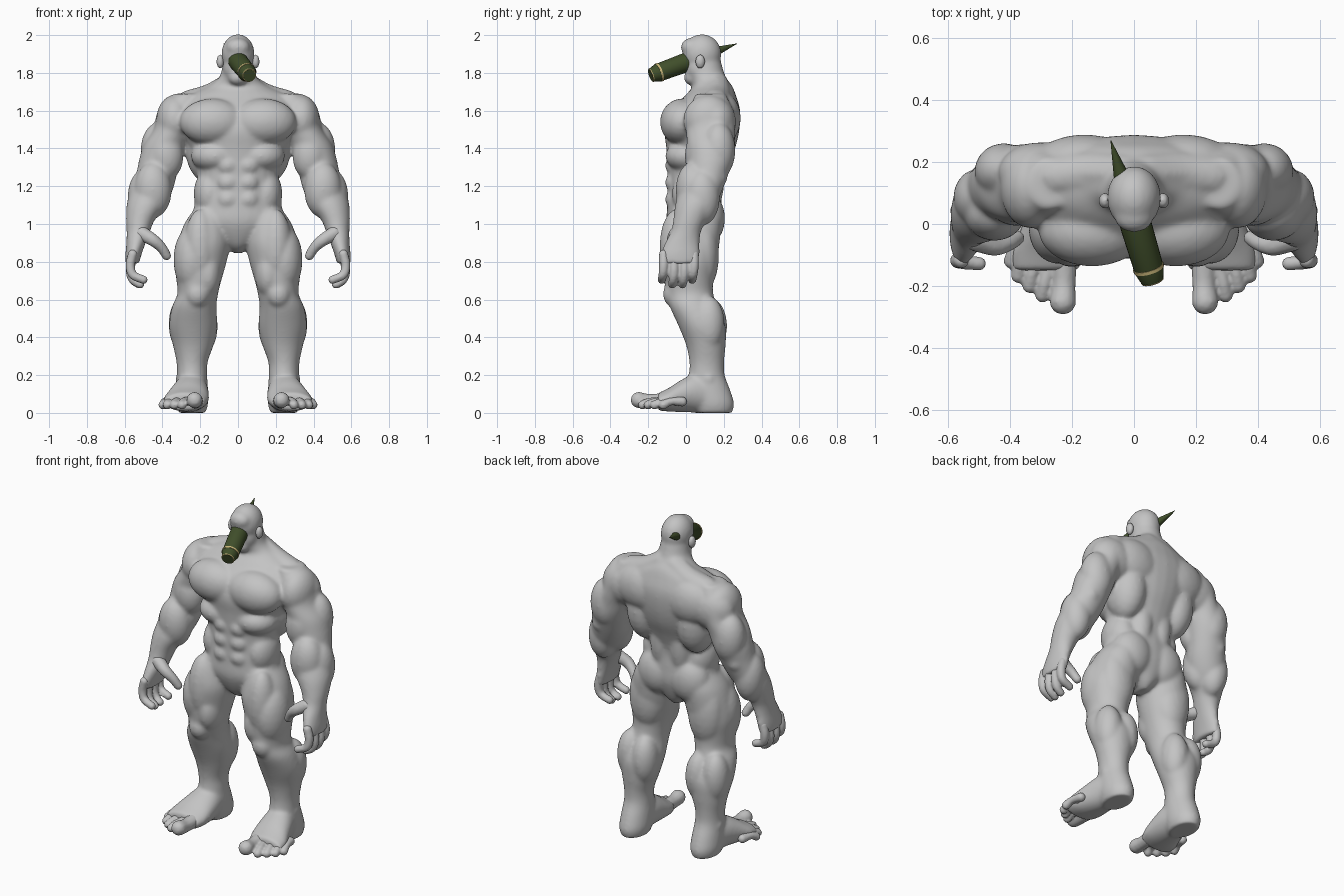
import bpy, bmesh, math
from mathutils import Matrix, Vector

cube = bpy.data.objects.get("Cube")
if cube:
    bpy.data.objects.remove(cube, do_unlink=True)


def material(name, colour):
    mat = bpy.data.materials.new(name)
    mat.use_nodes = True
    mat.diffuse_color = (*colour, 1)
    mat.node_tree.nodes["Principled BSDF"].inputs["Base Color"].default_value = (*colour, 1)
    return mat


grey = material("grey skin", (.55, .55, .55))
green = material("dark green metal", (.052, .078, .024))
tan = material("tan band", (.6, .48, .2))


def make_object(name, bm, mat):
    bmesh.ops.recalc_face_normals(bm, faces=bm.faces[:])
    mesh = bpy.data.meshes.new(name)
    bm.to_mesh(mesh)
    bm.free()
    mesh.materials.append(mat)
    obj = bpy.data.objects.new(name, mesh)
    bpy.context.collection.objects.link(obj)
    return obj


def fused_skin(name, bm, voxel, iterations):
    """Fuse overlapping masses into one smooth surface."""
    obj = make_object(name, bm, grey)
    fuse = obj.modifiers.new("fuse", "REMESH")
    fuse.mode = "VOXEL"
    fuse.voxel_size = voxel
    fuse.use_smooth_shade = True
    relax = obj.modifiers.new("relax", "SMOOTH")
    relax.factor = .5
    relax.iterations = iterations


def add_mirrored_side(bm):
    copied = bmesh.ops.duplicate(bm, geom=bm.verts[:] + bm.edges[:] + bm.faces[:])["geom"]
    for item in copied:
        if isinstance(item, bmesh.types.BMVert):
            item.co.x = -item.co.x


def ball(bm, centre, radii, detail=3):
    matrix = Matrix.Translation(centre) @ Matrix.Diagonal((*radii, 1))
    bmesh.ops.create_icosphere(bm, subdivisions=detail, radius=1, matrix=matrix)


def smooth_rows(rows, steps):
    """Interpolate rows of numbers with a smooth curve through all of them."""
    rows = [Vector(row) for row in rows]
    result = []
    for i in range(len(rows) - 1):
        a, b, c, d = rows[max(i - 1, 0)], rows[i], rows[i + 1], rows[min(i + 2, len(rows) - 1)]
        for step in range(steps):
            t = step / steps
            result.append(b + (c - a) * (t / 2) + (a * 2 - b * 5 + c * 4 - d) * (t * t / 2)
                          + (b * 3 - a - c * 3 + d) * (t ** 3 / 2))
    return result + [rows[-1]]


def skin_rings(bm, rings):
    for low, high in zip(rings, rings[1:]):
        for k in range(len(low)):
            n = (k + 1) % len(low)
            bm.faces.new((low[k], low[n], high[n], high[k]))
    bm.faces.new(rings[0])
    bm.faces.new(rings[-1])


def loft(bm, rows, axis="z", sides=28):
    """Skin ellipses; each row is x, y, z, half width, half depth."""
    rings = []
    for x, y, z, wide, deep in smooth_rows(rows, 4):
        ring = []
        for k in range(sides):
            angle = math.tau * k / sides
            u, v = wide * math.cos(angle), deep * math.sin(angle)
            ring.append(bm.verts.new((x + u, y + v, z) if axis == "z" else (x + u, y, z + v)))
        rings.append(ring)
    skin_rings(bm, rings)


def digit(bm, rows):
    """Rounded finger, toe or cord; each row is x, y, z, radius."""
    for x, y, z, radius in smooth_rows(rows, 8):
        ball(bm, (x, y, z), (radius,) * 3, 2)


body = bmesh.new()
details = bmesh.new()

# Leg from hip to heel
loft(body, [
    (.14, .05, 1.08, .09, .12), (.165, .04, 1.0, .12, .145), (.18, .025, .9, .139, .153),
    (.198, .02, .8, .138, .143), (.207, .015, .7, .119, .13), (.213, .02, .63, .108, .125),
    (.232, .04, .56, .118, .125), (.237, .085, .46, .128, .125), (.237, .105, .36, .108, .105),
    (.243, .11, .27, .083, .092), (.243, .11, .2, .08, .095), (.243, .12, .12, .085, .115),
    (.243, .14, .05, .085, .115), (.243, .145, 0, .072, .1)])

# Foot wedge running forward to the toes
loft(body, [
    (.243, .14, .1, .075, .098), (.25, .05, .105, .094, .103), (.262, -.03, .088, .109, .084),
    (.275, -.09, .07, .119, .063), (.285, -.15, .058, .108, .046)], axis="y")

# Toes
digit(details, [(.225, -.1, .065, .045), (.226, -.19, .062, .039), (.23, -.25, .068, .044)])
for x, y in ((.296, -.23), (.337, -.2), (.374, -.167), (.397, -.12)):
    digit(details, [(x - .025, y + .1, .06, .027), (x - .008, y + .04, .06, .021), (x, y, .042, .025)])

# Arm from shoulder to palm
loft(body, [
    (.27, .13, 1.69, .07, .08), (.325, .13, 1.58, .097, .125), (.345, .13, 1.5, .103, .13),
    (.385, .13, 1.42, .114, .125), (.412, .13, 1.34, .112, .12), (.432, .115, 1.26, .108, .108),
    (.457, .08, 1.18, .112, .113), (.487, .05, 1.1, .103, .108), (.517, .02, 1.02, .076, .088),
    (.528, 0, .96, .062, .08), (.54, -.02, .9, .051, .092), (.553, -.03, .84, .043, .103),
    (.56, -.03, .79, .036, .098)])

# Fingers and thumb
for y, drop, curl in ((-.118, .015, .5), (-.063, -.01, .518), (-.008, -.01, .522), (.043, .015, .5)):
    digit(details, [(.558, y, .84, .026), (.57, y, .765 + drop, .026),
                    (.556, y - .005, .715 + drop, .024), (curl, y - .01, .69 + drop, .023)])
digit(details, [(.51, -.05, .95, .04), (.45, -.07, .915, .034), (.405, -.06, .875, .028),
                (.378, -.045, .832, .025)])

# Ears
ball(details, (.094, .075, 1.86), (.02, .026, .038))

# Muscle masses of one side: centre, then radii
muscles = {
    "pectoral": (.135, -.02, 1.54, .175, .118, .125),
    "latissimus": (.17, .13, 1.42, .112, .132, .2),
    "shoulder_blade": (.16, .19, 1.56, .17, .1, .14),
    "rear_deltoid": (.3, .165, 1.54, .14, .1, .13),
    "lower_back": (.065, .14, 1.26, .07, .065, .2),
    "ribs": (.12, .02, 1.36, .13, .13, .09),
    "oblique": (.15, .04, 1.16, .085, .115, .13),
    "buttock": (.11, .112, 1.03, .125, .095, .14),
    "deltoid": (.335, .12, 1.55, .098, .135, .135),
    "biceps": (.38, .075, 1.36, .092, .082, .13),
    "triceps": (.42, .172, 1.39, .096, .09, .15),
    "elbow": (.46, .165, 1.25, .055, .055, .06),
    "inner_forearm": (.45, .035, 1.18, .1, .09, .15),
    "outer_forearm": (.5, .085, 1.14, .085, .095, .15),
    "outer_thigh": (.245, -.01, .81, .097, .12, .18),
    "inner_thigh": (.16, -.03, .74, .072, .095, .13),
    "front_thigh": (.2, -.05, .88, .085, .09, .2),
    "hamstring": (.2, .09, .84, .11, .085, .2),
    "kneecap": (.215, -.06, .63, .065, .062, .075),
    "inner_calf": (.185, .13, .46, .078, .088, .15),
    "outer_calf": (.29, .12, .47, .078, .085, .15),
    "ankle_bone": (.308, .12, .18, .024, .03, .03),
}
for x, y, z, *radii in muscles.values():
    ball(body, (x, y, z), radii)

# Abdominal blocks and neck slope
for z in (1.13, 1.22, 1.31):
    ball(body, (.052, -.072, z), (.056, .038, .05))
digit(body, [(.04, .16, 1.735, .07), (.14, .165, 1.675, .073), (.25, .155, 1.645, .07)])

for half in (body, details):
    add_mirrored_side(half)

# Torso from crotch to neck
loft(body, [
    (0, .06, .845, .02, .05), (0, .05, .89, .085, .1), (0, .045, 1.0, .23, .145),
    (0, .045, 1.1, .232, .145), (0, .045, 1.2, .212, .142), (0, .06, 1.3, .225, .158),
    (0, .078, 1.4, .255, .182), (0, .085, 1.5, .305, .198), (0, .105, 1.6, .335, .182),
    (0, .13, 1.68, .27, .135), (0, .14, 1.73, .16, .105), (0, .115, 1.78, .098, .095),
    (0, .1, 1.86, .08, .085)])

# Skull, forehead, jaw and chin
ball(body, (0, .085, 1.9), (.088, .103, .106))
ball(body, (0, .024, 1.935), (.064, .052, .05))
ball(body, (0, .065, 1.825), (.08, .07, .085))
ball(body, (0, .03, 1.775), (.052, .042, .042))

fused_skin("body", body, .009, 16)
fused_skin("fingers_toes_and_ears", details, .007, 4)

# Tilted shell that passes through the head
front = Vector((.06, -.185, 1.787))
tip = Vector((-.075, .27, 1.955))
length = (tip - front).length
placing = Matrix.Translation(front) @ (tip - front).to_track_quat("Z", "Y").to_matrix().to_4x4()


def turned(name, profile, mat, sides=24):
    """Turn a profile of distance and radius around the shell's axis."""
    bm = bmesh.new()
    skin_rings(bm, [[bm.verts.new(placing @ Vector((
        radius * math.cos(math.tau * k / sides),
        radius * math.sin(math.tau * k / sides), distance))) for k in range(sides)]
        for distance, radius in profile])
    obj = make_object(name, bm, mat)
    bpy.ops.object.select_all(action="DESELECT")
    obj.select_set(True)
    bpy.context.view_layer.objects.active = obj
    bpy.ops.object.shade_smooth_by_angle(angle=math.radians(30))


turned("shell_body", [(0, .036), (.04, .048), (.19, .051), (.25, .051)], green)
turned("shell_spike", [(.24, .051), (length, .001)], green)
turned("shell_band", [(.042, .0503), (.053, .0508)], tan)
turned("shell_end_rim", [(-.001, .036), (.003, .038)], tan)
turned("shell_end_cap", [(-.002, .033), (.001, .033)], green)
